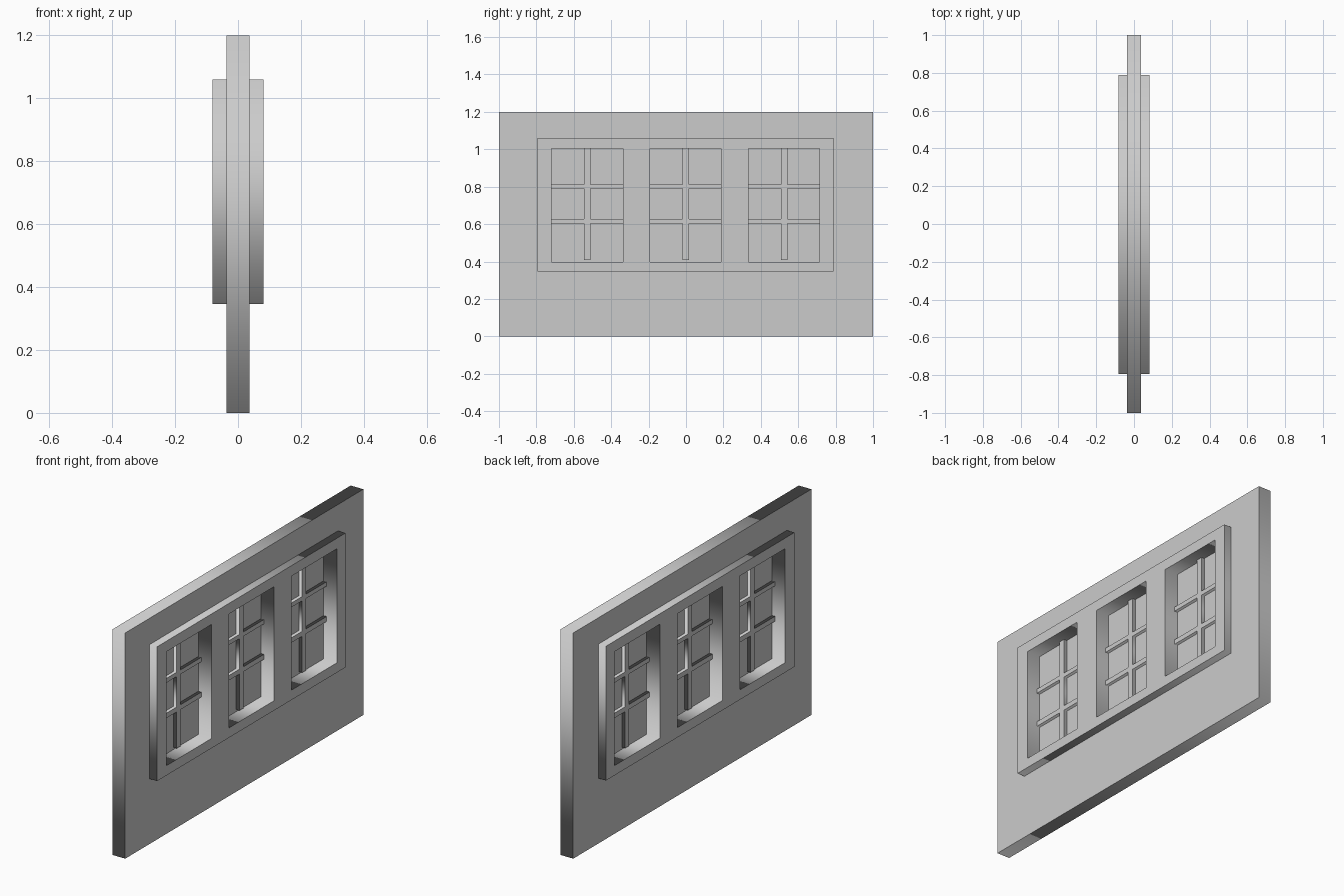
import bpy
from math import pi

if "Cube" in bpy.data.objects:
    bpy.data.objects.remove(bpy.data.objects["Cube"])

WINDOWS = (-0.528, -0.002, 0.525)      # window centres along y
HALF_W, SILL, HEAD = 0.19, 0.398, 1.004


def rect(y0, y1, z0, z1):
    return [(y0, z0), (y1, z0), (y1, z1), (y0, z1)]


def slab(name, loops, x0, x1):
    """Extrude flat (y, z) outlines along x; inner outlines become holes."""
    curve = bpy.data.curves.new(name, 'CURVE')
    curve.dimensions = '2D'
    curve.fill_mode = 'BOTH'
    curve.extrude = (x1 - x0) / 2
    for loop in loops:
        s = curve.splines.new('POLY')
        s.points.add(len(loop) - 1)
        for p, (y, z) in zip(s.points, loop):
            p.co = (y, z, 0, 1)
        s.use_cyclic_u = True
    ob = bpy.data.objects.new(name, curve)
    bpy.context.collection.objects.link(ob)
    ob.rotation_euler = (pi / 2, 0, pi / 2)
    ob.location.x = (x0 + x1) / 2
    bpy.ops.object.select_all(action='DESELECT')
    ob.select_set(True)
    bpy.context.view_layer.objects.active = ob
    bpy.ops.object.convert(target='MESH')
    return bpy.context.object


# wall with one opening, filled by the window frame
opening = rect(-0.795, 0.788, 0.346, 1.06)
slab("wall", [rect(-1, 1, 0, 1.2), opening], -0.037, 0.037)

# thick frame with three window openings
holes = [rect(c - HALF_W, c + HALF_W, SILL, HEAD) for c in WINDOWS]
slab("window_frame", [opening] + holes, -0.081, 0.081)

# glazing bars as one flush lattice outline, plus a thin pane, per window
b = 0.017
half = [(b, 0.408), (b, 0.602), (HALF_W, 0.602), (HALF_W, 0.628), (b, 0.628),
        (b, 0.790), (HALF_W, 0.790), (HALF_W, 0.813), (b, 0.813), (b, HEAD)]
lattice = half + [(-y, z) for y, z in reversed(half)]
for i, c in enumerate(WINDOWS, 1):
    slab(f"glazing_bars_{i}", [[(c + y, z) for y, z in lattice]], -0.021, 0.021)
    slab(f"pane_{i}", [holes[i - 1]], -0.003, 0.003)
